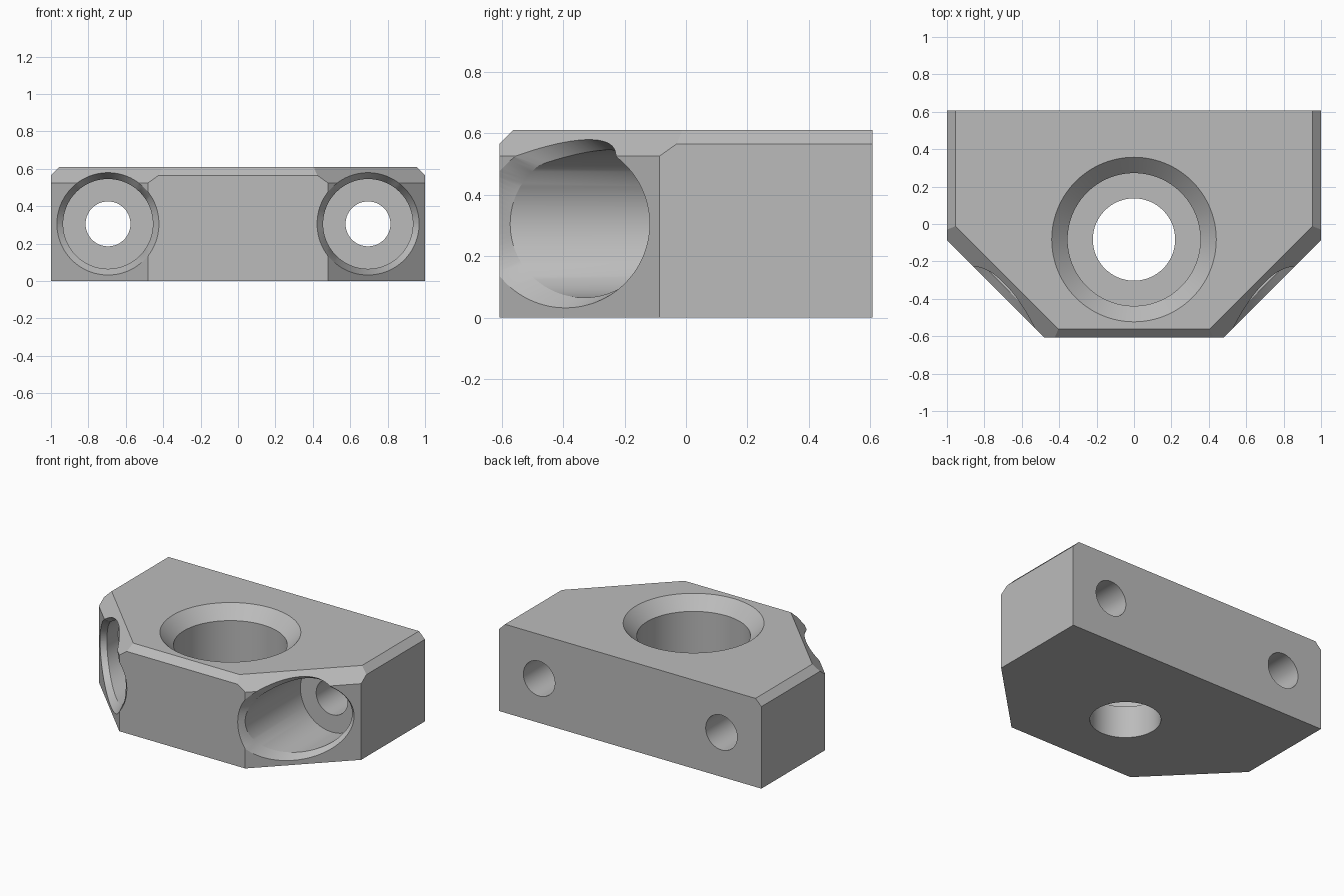
import bpy, bmesh
from math import cos, sin, pi, sqrt
from mathutils import Vector

if "Cube" in bpy.data.objects:
    bpy.data.objects.remove(bpy.data.objects["Cube"])

SEG = 96
TOP = 0.61
FRONT = -0.607
DIAG = 1.087      # x - y on the angled corner faces
BEVEL_Z = 0.525   # height where the corner chamfer starts

grey = bpy.data.materials.new("machined_grey")
grey.use_nodes = True
grey.diffuse_color = (0.5, 0.5, 0.5, 1)
grey.node_tree.nodes["Principled BSDF"].inputs["Base Color"].default_value = (0.5, 0.5, 0.5, 1)


def make_object(name, bm):
    bmesh.ops.recalc_face_normals(bm, faces=bm.faces)
    mesh = bpy.data.meshes.new(name)
    bm.to_mesh(mesh)
    bm.free()
    mesh.materials.append(grey)
    obj = bpy.data.objects.new(name, mesh)
    bpy.context.collection.objects.link(obj)
    return obj


def slice_off(bm, point, normal):
    """Remove everything beyond a plane and close the cut."""
    geom = bm.verts[:] + bm.edges[:] + bm.faces[:]
    cut = bmesh.ops.bisect_plane(bm, geom=geom, plane_co=point, plane_no=normal, clear_outer=True)
    edges = [e for e in cut["geom_cut"] if isinstance(e, bmesh.types.BMEdge)]
    bmesh.ops.contextual_create(bm, geom=edges)


def loft(name, rings):
    """Closed solid through a list of equal rings of points."""
    bm = bmesh.new()
    loops = [[bm.verts.new(p) for p in ring] for ring in rings]
    for a, b in zip(loops, loops[1:]):
        for i in range(SEG):
            j = (i + 1) % SEG
            bm.faces.new((a[i], a[j], b[j], b[i]))
    bm.faces.new(loops[0])
    bm.faces.new(loops[-1])
    bmesh.ops.triangulate(bm, faces=[f for f in bm.faces if len(f.verts) == 4])
    return make_object(name, bm)


# Block: box with cut front corners, then chamfered top edges
bm = bmesh.new()
bmesh.ops.create_cube(bm, size=1)
for v in bm.verts:
    v.co = (v.co.x * 2, v.co.y * -2 * FRONT, (v.co.z + 0.5) * TOP)
for s in (1, -1):
    slice_off(bm, Vector((s * DIAG, 0, 0)), Vector((s, -1, 0)))
    slice_off(bm, Vector((s * DIAG, 0, BEVEL_Z)), Vector((s, -1, sqrt(2))))
    slice_off(bm, Vector((s, 0, 0.565)), Vector((s, 0, 1)))
slice_off(bm, Vector((0, FRONT, 0.565)), Vector((0, -1, 1)))
block = make_object("mounting_block", bm)


# Centre hole: through hole, counterbore and countersink
def level(r, z):
    return [(r * cos(2 * pi * i / SEG), -0.083 + r * sin(2 * pi * i / SEG), z) for i in range(SEG)]


profile = [(0.22, -0.1), (0.22, 0.22), (0.355, 0.22), (0.355, 0.525), (0.44, TOP), (0.44, 0.75)]
cutters = [loft("centre_hole_cutter", [level(r, z) for r, z in profile])]


# Corner bolt holes: counterbore whose rim chamfer follows the angled face
def bolt_hole(side):
    def ring(r, depth):
        points = []
        for i in range(SEG):
            a = 2 * pi * i / SEG
            x, z = 0.695 + r * cos(a), 0.305 + r * sin(a)
            points.append((side * x, depth(x, 0.305 + 0.275 * sin(a)), z))
        return points

    def face(x, z):
        return max(x - DIAG + max(0, z - BEVEL_Z) * sqrt(2), FRONT) - 0.003

    def inner(x, z):
        return x - DIAG + 0.06 + max(0, z - BEVEL_Z) * sqrt(2)

    steps = [(0.12, lambda x, z: 0.8), (0.12, lambda x, z: 0.03), (0.24, lambda x, z: 0.03),
             (0.24, inner), (0.275, face), (0.275, lambda x, z: -0.9)]
    return loft("bolt_hole_cutter", [ring(r, d) for r, d in steps])


cutters += [bolt_hole(1), bolt_hole(-1)]

for cutter in cutters:
    mod = block.modifiers.new(cutter.name, "BOOLEAN")
    mod.operation = "DIFFERENCE"
    mod.solver = "EXACT"
    mod.object = cutter

# Apply the cuts and drop the cutters
bpy.context.view_layer.objects.active = block
block.select_set(True)
for mod in list(block.modifiers):
    bpy.ops.object.modifier_apply(modifier=mod.name)
for cutter in cutters:
    bpy.data.objects.remove(cutter)
bpy.ops.object.shade_smooth_by_angle(angle=pi / 7)
